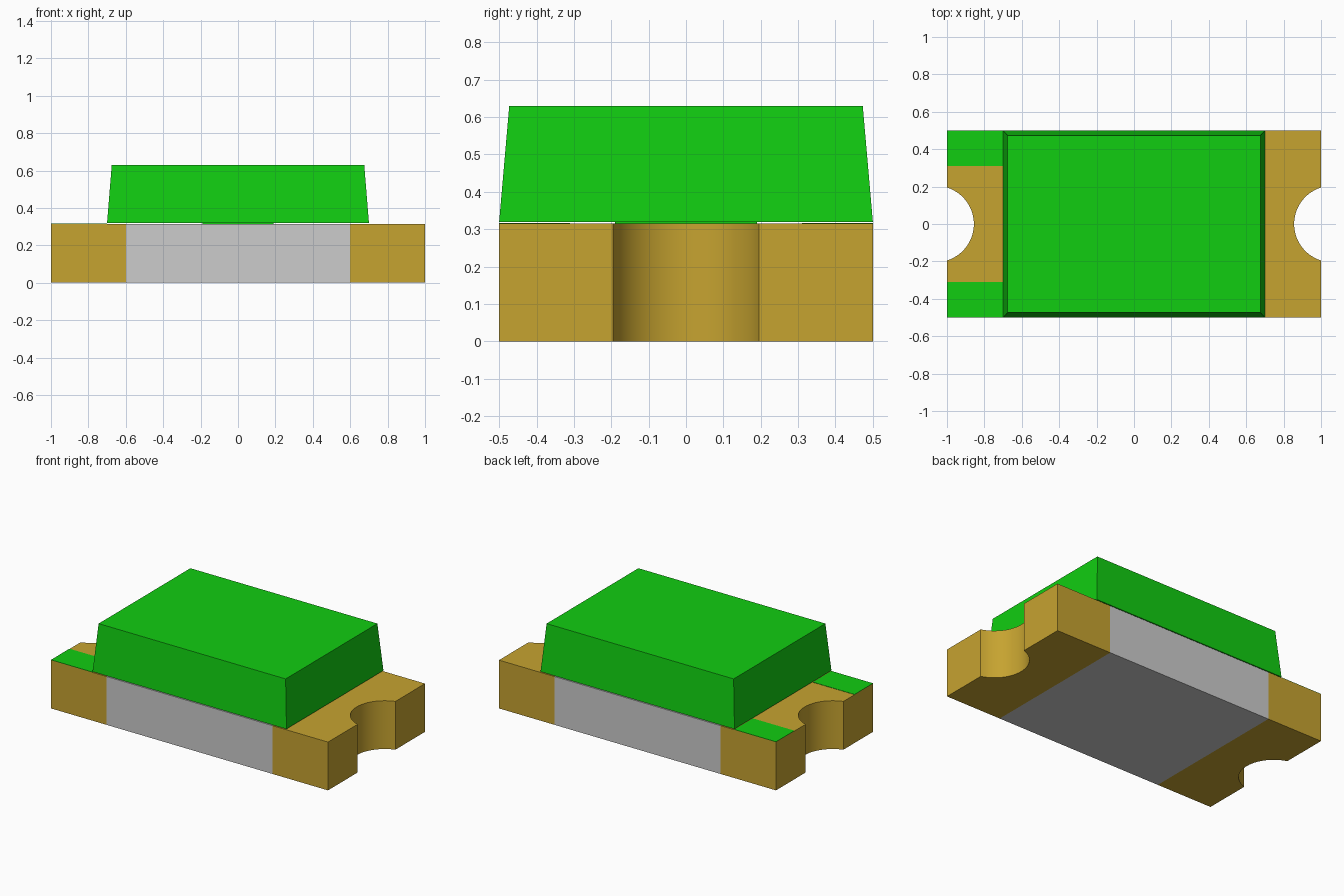
import bpy, bmesh, math

cube = bpy.data.objects.get("Cube")
if cube:
    bpy.data.objects.remove(cube, do_unlink=True)


def material(name, rgb):
    m = bpy.data.materials.new(name)
    m.use_nodes = True
    col = tuple((c / 255 / 12.92) if c < 11 else ((c / 255 + 0.055) / 1.055) ** 2.4 for c in rgb) + (1,)
    m.diffuse_color = col
    m.node_tree.nodes["Principled BSDF"].inputs["Base Color"].default_value = col
    return m


GREEN = material("green", (17, 205, 17))
GOLD = material("gold", (198, 163, 48))
GREY = material("light grey", (204, 204, 204))


def prism(name, outline, z0, z1, mat, top_scale=(1, 1)):
    """Extrude an xy outline from z0 to z1, optionally tapering the top."""
    bm = bmesh.new()
    face = bm.faces.new([bm.verts.new((x, y, z0)) for x, y in outline])
    ext = bmesh.ops.extrude_face_region(bm, geom=[face])
    for v in ext["geom"]:
        if isinstance(v, bmesh.types.BMVert):
            v.co = (v.co.x * top_scale[0], v.co.y * top_scale[1], z1)
    bmesh.ops.recalc_face_normals(bm, faces=bm.faces)
    mesh = bpy.data.meshes.new(name)
    bm.to_mesh(mesh)
    bm.free()
    mesh.materials.append(mat)
    ob = bpy.data.objects.new(name, mesh)
    bpy.context.collection.objects.link(ob)
    return ob


def rect(x0, x1, y0, y1):
    return [(x0, y0), (x1, y0), (x1, y1), (x0, y1)]


BASE_TOP = 0.315

# Insulating middle of the base
prism("base_body", rect(-0.6, 0.6, -0.5, 0.5), 0, BASE_TOP, GREY)

# End terminals, each with a rounded notch
CX, R = 1.06, 0.204
half = math.acos((CX - 1) / R)
N = 24
notch = [(CX - R * math.cos(a), R * math.sin(a))
         for a in (-half + 2 * half * i / N for i in range(N + 1))]
for side, s in (("left", 1), ("right", -1)):
    outline = [(0.6, 0.5), (0.6, -0.5), (1, -0.5)] + notch + [(1, 0.5)]
    ob = prism(side + "_terminal", [(s * x, y) for x, y in outline], 0, BASE_TOP, GOLD)
    bpy.ops.object.select_all(action="DESELECT")
    ob.select_set(True)
    bpy.context.view_layer.objects.active = ob
    bpy.ops.object.shade_smooth_by_angle(angle=math.radians(30))

# Tapered lens, just clear of the base
prism("lens", rect(-0.7, 0.7, -0.5, 0.5), 0.32, 0.63, GREEN, (0.675 / 0.7, 0.473 / 0.5))

# Green polarity marks on the right terminal and under the lens
for side, s in (("back", 1), ("front", -1)):
    y = sorted((s * 0.31, s * 0.5))
    prism(side + "_polarity_mark", rect(-1, -0.7, *y), BASE_TOP, BASE_TOP + 0.002, GREEN)
prism("centre_mark", rect(-0.19, 0.19, -0.19, 0.19), BASE_TOP, 0.32, GREEN)
